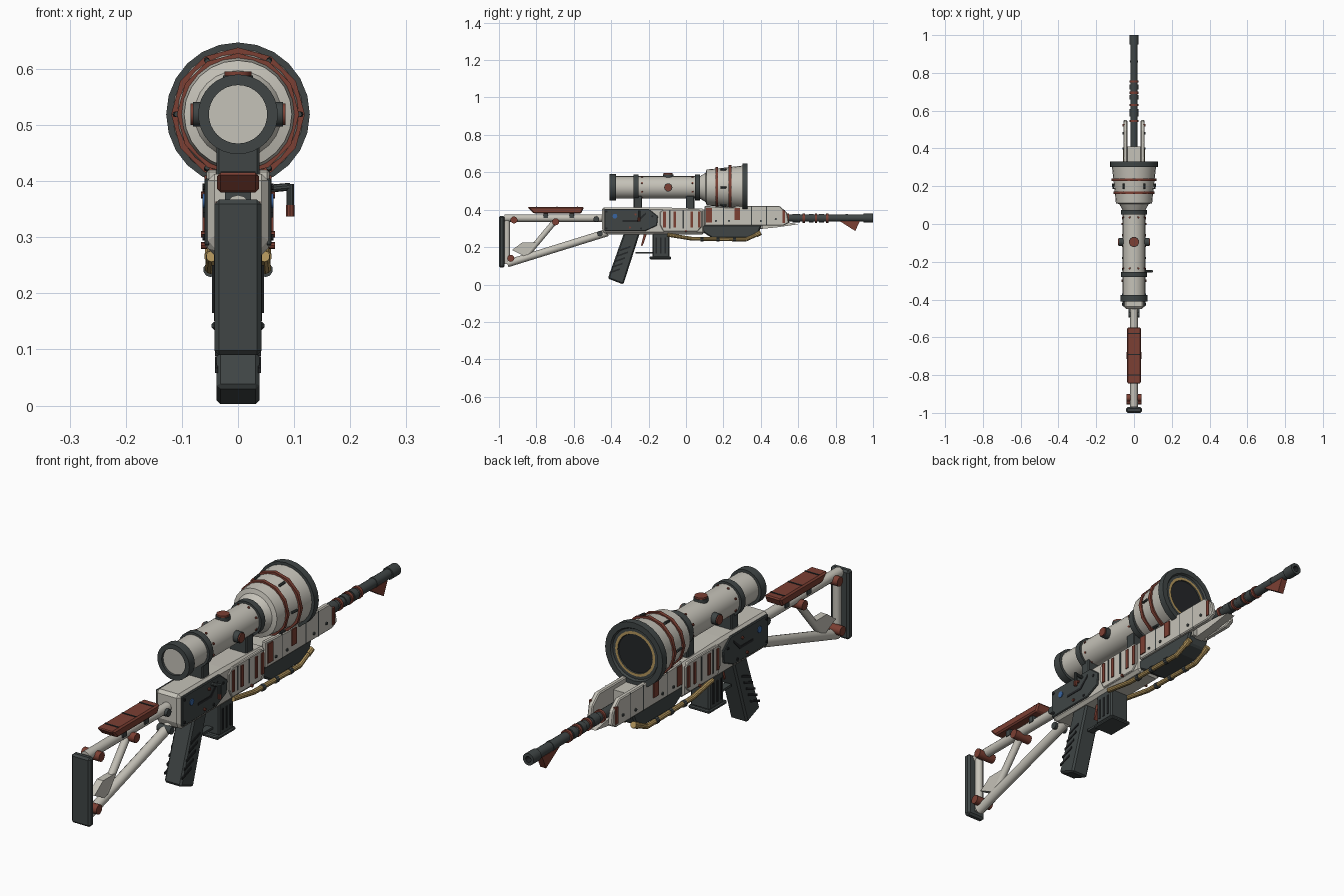
import bpy, bmesh, math
from mathutils import Vector

COLOURS = {
    "off_white": (0.56, 0.54, 0.48), "charcoal": (0.05, 0.06, 0.06),
    "rust_red": (0.20, 0.05, 0.033), "brass": (0.46, 0.31, 0.11),
    "near_black": (0.018, 0.02, 0.022), "blue": (0.04, 0.13, 0.36),
}
MATS = {}
for cname, c in COLOURS.items():
    MATS[cname] = bpy.data.materials.new(cname)
    MATS[cname].diffuse_color = (*c, 1)
W, D, R, B, K, U = COLOURS
round_parts = []


def finish(name, bm, mats, bevel=0):
    bmesh.ops.recalc_face_normals(bm, faces=bm.faces)
    me = bpy.data.meshes.new(name)
    bm.to_mesh(me)
    bm.free()
    for m in mats:
        me.materials.append(MATS[m])
    ob = bpy.data.objects.new(name, me)
    bpy.context.collection.objects.link(ob)
    if bevel:
        mod = ob.modifiers.new("bevel", 'BEVEL')
        mod.width, mod.segments, mod.limit_method = bevel, 1, 'ANGLE'
    return ob


def plate(name, pts, x0, x1, mat, bevel=0, both=False):
    """Side profile of (y, z) points extruded from x0 to x1, optionally on both sides."""
    bm = bmesh.new()
    for s in ((1, -1) if both else (1,)):
        a = [bm.verts.new((s * x0, y, z)) for y, z in pts]
        b = [bm.verts.new((s * x1, y, z)) for y, z in pts]
        bm.faces.new(a)
        bm.faces.new(b)
        for i in range(len(pts)):
            j = (i + 1) % len(pts)
            bm.faces.new((a[i], a[j], b[j], b[i]))
    return finish(name, bm, [mat], bevel)


def block(name, y0, y1, z0, z1, x0, x1, mat, bevel=0, both=False):
    return plate(name, [(y0, z0), (y1, z0), (y1, z1), (y0, z1)], x0, x1, mat, bevel, both)


def rods(name, segments, r, mat, n=12, both=False):
    """Cylinders between pairs of points."""
    bm = bmesh.new()
    for s in ((1, -1) if both else (1,)):
        for p, q in segments:
            p, q = (Vector((s * v[0], v[1], v[2])) for v in (p, q))
            d = q - p
            mtx = d.to_track_quat('Z', 'Y').to_matrix().to_4x4()
            mtx.translation = (p + q) / 2
            bmesh.ops.create_cone(bm, cap_ends=True, segments=n, radius1=r, radius2=r,
                                  depth=d.length, matrix=mtx)
    ob = finish(name, bm, [mat])
    round_parts.append(ob)
    return ob


def studs(name, spots, x0, x1, r, mat, n=10):
    """Round heads on both sides at (y, z) spots."""
    return rods(name, [((x0, y, z), (x1, y, z)) for y, z in spots], r, mat, n, True)


def lathe(name, prof, zc, n, mats, rule=None):
    """Spin (y, radius) points round the lengthwise axis at height zc."""
    bm = bmesh.new()
    rings = [[bm.verts.new((r * math.sin(2 * math.pi * i / n), y, zc + r * math.cos(2 * math.pi * i / n)))
              for i in range(n)] if r else [bm.verts.new((0, y, zc))] for y, r in prof]
    for k in range(len(prof) - 1):
        a, b = rings[k], rings[k + 1]
        for i in range(n):
            j = (i + 1) % n
            vs = [a[0], b[i], b[j]] if len(a) == 1 else \
                 [a[i], a[j], b[0]] if len(b) == 1 else [a[i], a[j], b[j], b[i]]
            f = bm.faces.new(vs)
            f.material_index = rule(k) if rule else 0
    ob = finish(name, bm, mats)
    round_parts.append(ob)
    return ob


def ring(name, y0, y1, r, zc, mat, n=24):
    return lathe(name, [(y0, 0), (y0, r), (y1, r), (y1, 0)], zc, n, [mat])


# --- shoulder stock
block("butt_pad", -1.0, -0.97, 0.09, 0.367, -0.042, 0.042, D, 0.008)
rods("stock_upper_tube", [((0, -0.97, 0.355), (0, -0.44, 0.355))], 0.02, W)
rods("stock_lower_tube", [((0, -0.955, 0.112), (0, -0.42, 0.278))], 0.02, W)
rods("stock_rear_tube", [((0, -0.957, 0.11), (0, -0.957, 0.36))], 0.016, W)
rods("stock_brace", [((0, -0.85, 0.16), (0, -0.695, 0.345))], 0.015, W)
plate("stock_web", [(-0.93, 0.185), (-0.875, 0.225), (-0.80, 0.225), (-0.835, 0.18), (-0.86, 0.15)],
      -0.014, 0.014, W)
studs("stock_bolts", [(-0.92, 0.345), (-0.937, 0.14), (-0.697, 0.335)], 0, 0.04, 0.019, R, 12)
studs("stock_hinges", [(-0.48, 0.35), (-0.46, 0.272)], 0, 0.03, 0.015, D, 12)
plate("cheek_pad", [(-0.848, 0.415), (-0.545, 0.415), (-0.56, 0.38), (-0.815, 0.38)],
      -0.037, 0.037, R, 0.006)
for y in (-0.80, -0.69, -0.58):
    block("cheek_pad_seam", y - 0.003, y + 0.003, 0.41, 0.417, -0.031, 0.031, K)
for y in (-0.75, -0.61):
    block("cheek_pad_mount", y - 0.012, y + 0.012, 0.355, 0.385, -0.023, 0.023, D)

# --- receiver
plate("receiver", [(-0.45, 0.29), (-0.43, 0.268), (0.1, 0.268), (0.1, 0.405), (-0.16, 0.413), (-0.45, 0.413)],
      -0.054, 0.054, W, 0.012)
plate("receiver_side_panel", [(-0.437, 0.285), (-0.22, 0.285), (-0.155, 0.315), (-0.15, 0.365),
                              (-0.20, 0.405), (-0.437, 0.405)], 0.05, 0.06, D, 0.003, True)
plate("panel_groove", [(-0.34, 0.335), (-0.255, 0.335), (-0.215, 0.375), (-0.215, 0.385),
                       (-0.262, 0.345), (-0.34, 0.345)], 0.058, 0.062, K, 0, True)
studs("panel_button", [(-0.38, 0.365)], 0.055, 0.063, 0.013, U, 12)
studs("panel_screws", [(-0.425, 0.39), (-0.425, 0.30), (-0.24, 0.30), (-0.18, 0.365)], 0.055, 0.063, 0.006, K, 8)
studs("red_screws", [(-0.27, 0.375), (-0.30, 0.305), (0.0, 0.285)], 0.055, 0.066, 0.006, R, 8)

# --- middle cover with strips
plate("middle_cover", [(-0.14, 0.32), (-0.12, 0.282), (0.06, 0.282), (0.085, 0.31), (0.085, 0.39),
                       (0.07, 0.402), (-0.12, 0.402), (-0.14, 0.385)], 0.045, 0.059, W, 0.003, True)
for y in (-0.115, -0.06, 0.03, 0.07):
    block("cover_strip", y - 0.007, y + 0.007, 0.305, 0.39, 0.056, 0.063, R, 0, True)
for y in (-0.088, -0.015):
    block("cover_slot", y - 0.004, y + 0.004, 0.30, 0.395, 0.056, 0.0605, D, 0, True)

# --- bolt handle on the right side
rods("bolt_handle", [((0.04, -0.25, 0.385), (0.093, -0.25, 0.39)),
                     ((0.093, -0.25, 0.395), (0.093, -0.25, 0.35))], 0.007, D, 10)
rods("bolt_handle_tip", [((0.093, -0.25, 0.357), (0.093, -0.25, 0.337))], 0.008, R, 10)

# --- grip, trigger and magazine
plate("grip", [(-0.33, 0.28), (-0.245, 0.28), (-0.335, 0.0), (-0.418, 0.032)], -0.038, 0.038, D, 0.007)
for i in range(5):
    y, z = -0.325 - 0.014 * i, 0.195 - 0.03 * i
    plate("grip_rib", [(y - 0.028, z - 0.017), (y + 0.028, z + 0.003), (y + 0.028, z + 0.012),
                       (y - 0.028, z - 0.008)], 0.036, 0.041, K, 0, True)
block("trigger_guard", -0.27, -0.17, 0.166, 0.175, -0.014, 0.014, D)
plate("trigger", [(-0.225, 0.27), (-0.21, 0.27), (-0.225, 0.225), (-0.235, 0.205), (-0.24, 0.21)], -0.008, 0.008, R)
block("magazine", -0.18, -0.088, 0.145, 0.275, -0.043, 0.043, D, 0.006)
block("magazine_base", -0.195, -0.08, 0.135, 0.149, -0.047, 0.047, D, 0.004)
for y in (-0.16, -0.135, -0.11):
    block("magazine_rib", y - 0.004, y + 0.004, 0.165, 0.25, 0.04, 0.046, K, 0, True)

# --- fore-end
block("fore_end_core", 0.08, 0.41, 0.30, 0.40, -0.037, 0.037, W)
plate("fore_end_cheek", [(0.10, 0.315), (0.52, 0.315), (0.55, 0.33), (0.54, 0.385), (0.50, 0.42),
                         (0.27, 0.42), (0.25, 0.412), (0.10, 0.42)], 0.035, 0.056, W, 0.004, True)
for y0, y1, z0 in ((0.108, 0.138, 0.332), (0.258, 0.288, 0.345), (0.515, 0.53, 0.33)):
    block("fore_end_strip", y0, y1, z0, 0.41 if y1 < 0.5 else 0.398, 0.05, 0.06, R, 0, True)
for y in (0.2, 0.35, 0.43):
    block("fore_end_seam", y - 0.002, y + 0.002, 0.317, 0.418, 0.05, 0.0565, D, 0, True)
studs("fore_end_screws", [(0.16, 0.34), (0.23, 0.34), (0.40, 0.34), (0.48, 0.35)], 0.05, 0.06, 0.006, D, 8)
plate("lower_handguard", [(0.085, 0.318), (0.405, 0.318), (0.385, 0.27), (0.33, 0.248), (0.14, 0.248),
                          (0.09, 0.28)], -0.048, 0.048, D, 0.006)
plate("fore_end_spike", [(0.38, 0.295), (0.48, 0.305), (0.60, 0.322), (0.53, 0.335), (0.38, 0.335)],
      -0.018, 0.018, W)

# --- brass hoses under the fore-end
path = [(0.047, -0.10, 0.266), (0.049, 0.03, 0.245), (0.049, 0.32, 0.24), (0.047, 0.39, 0.272)]
rods("hose", list(zip(path, path[1:])), 0.010, B, 10, True)
rods("hose_clamp", [((0.049, y - 0.008, 0.242), (0.049, y + 0.008, 0.242)) for y in (0.085, 0.17, 0.26)],
     0.013, D, 10, True)
rods("hose_end", [((0.047, 0.375, 0.265), (0.046, 0.40, 0.277))], 0.013, B, 10, True)

# --- barrel
ring("barrel", 0.30, 0.97, 0.019, 0.355, D, 16)
lathe("muzzle", [(0.95, 0), (0.95, 0.024), (1.0, 0.024), (1.0, 0.012), (0.975, 0.012), (0.975, 0)],
      0.355, 16, [D, K], lambda k: int(k > 2))
for y, w, r in ((0.59, 0.02, 0.023), (0.67, 0.012, 0.023), (0.725, 0.014, 0.023), (0.86, 0.006, 0.021)):
    ring("barrel_collar", y - w, y + w, r, 0.355, D, 12)
for y in (0.545, 0.63, 0.695, 0.755):
    ring("barrel_band", y - 0.006, y + 0.006, 0.025, 0.355, R, 12)
plate("barrel_fin", [(0.82, 0.34), (0.93, 0.34), (0.905, 0.286)], -0.013, 0.013, R)

# --- scope
Z = 0.519
lathe("scope_tube", [(-0.40, 0), (-0.40, 0.06), (0.09, 0.06), (0.09, 0)], Z, 24, [W])
lathe("scope_eyepiece", [(-0.395, 0), (-0.395, 0.052), (-0.41, 0.052), (-0.41, 0.071), (-0.375, 0.071),
                         (-0.375, 0)], Z, 32, [D, W], lambda k: int(k == 0))
for y in (-0.267, 0.062):
    ring("scope_ring", y - 0.013, y + 0.013, 0.069, Z, D)
lathe("scope_bell", [(0.075, 0), (0.075, 0.06), (0.105, 0.078), (0.11, 0.096), (0.165, 0.101), (0.305, 0.117),
                     (0.305, 0)], Z, 24, [W])
for y, r in ((0.165, 0.109), (0.235, 0.119)):
    ring("bell_band", y - 0.007, y + 0.007, r, Z, R, 12)
lathe("bell_rim", [(0.302, 0), (0.302, 0.128), (0.33, 0.128), (0.33, 0.105), (0.322, 0.100), (0.322, 0.089),
                   (0.322, 0.078), (0.318, 0.076), (0.318, 0)], Z, 24, [D, B, K],
      lambda k: 1 if k == 5 else 2 if k == 7 else 0)
bell_clips = []
for i in range(6):
    a = math.radians(30 + 60 * i)
    bell_clips.append(((0.109 * math.sin(a), 0.185, Z + 0.109 * math.cos(a)),
                       (0.112 * math.sin(a), 0.215, Z + 0.112 * math.cos(a))))
rods("bell_clips", bell_clips, 0.005, D, 8)
screws = []
for y in (-0.235, 0.035):
    for i in range(8):
        a = math.radians(22.5 + 45 * i)
        screws.append(((0.055 * math.sin(a), y, Z + 0.055 * math.cos(a)),
                       (0.063 * math.sin(a), y, Z + 0.063 * math.cos(a))))
rods("scope_screws", screws, 0.005, R, 8)

# --- adjustment knobs on the scope
studs("side_knob_base", [(-0.095, Z)], 0.05, 0.08, 0.022, D, 16)
studs("side_knob", [(-0.095, Z)], 0.07, 0.085, 0.019, R, 16)
rods("top_knob_base", [((0, -0.095, Z + 0.05), (0, -0.095, 0.588))], 0.027, D, 16)
rods("top_knob", [((0, -0.095, 0.58), (0, -0.095, 0.595))], 0.024, R, 16)

# --- scope mounts
for y in (-0.257, 0.022):
    block("scope_mount", y - 0.023, y + 0.023, 0.40, 0.475, -0.038, 0.038, D, 0.004)

# smooth shading on turned parts
bpy.ops.object.select_all(action='DESELECT')
for ob in round_parts:
    ob.select_set(True)
bpy.context.view_layer.objects.active = round_parts[0]
bpy.ops.object.shade_smooth_by_angle(angle=math.radians(31))
